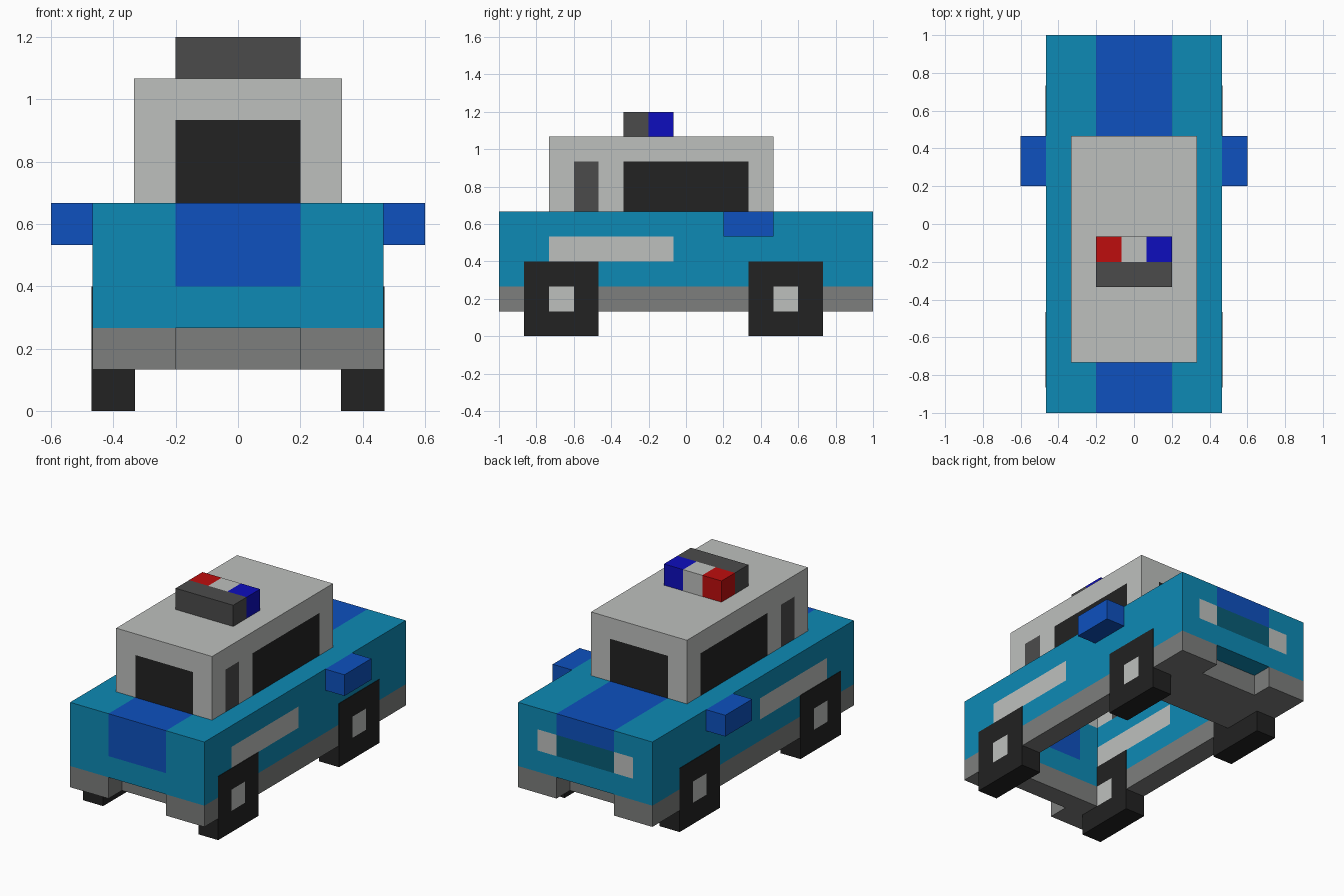
import bpy
import bmesh
from mathutils import Vector

if "Cube" in bpy.data.objects:
    bpy.data.objects.remove(bpy.data.objects["Cube"], do_unlink=True)

U = 1 / 15  # modelling unit: every size is a whole number of these


def linear(c):
    c /= 255
    return c / 12.92 if c <= 0.04045 else ((c + 0.055) / 1.055) ** 2.4


COLOURS = {
    "teal paint": (13, 138, 181),
    "dark teal grille": (8, 92, 118),
    "blue paint": (14, 81, 191),
    "light grey": (190, 192, 190),
    "mid grey": (125, 126, 125),
    "black": (34, 34, 34),
    "dark grey": (75, 75, 75),
    "red lamp": (190, 13, 13),
    "blue lamp": (13, 13, 190),
}
MATS = {}
for label, rgb in COLOURS.items():
    mat = bpy.data.materials.new(label)
    mat.use_nodes = True
    value = (*[linear(c) for c in rgb], 1)
    mat.diffuse_color = value
    bsdf = mat.node_tree.nodes["Principled BSDF"]
    bsdf.inputs["Base Color"].default_value = value
    bsdf.inputs["Roughness"].default_value = 0.8
    MATS[label] = mat


def block(name, xs, ys, zs, colour, filled=lambda x, y, z: True, open_bottom=False):
    """Skin the filled cells of a cut grid (in units); colour each face by its centre and normal."""
    rule = colour if callable(colour) else lambda c, n: colour
    cuts = (xs, ys, zs)
    bm = bmesh.new()
    used, verts = [], {}

    def is_solid(cell):
        if any(not 0 <= i < len(c) - 1 for i, c in zip(cell, cuts)):
            return False
        return filled(*[(c[i] + c[i + 1]) / 2 for i, c in zip(cell, cuts)])

    def vert(key):
        if key not in verts:
            verts[key] = bm.verts.new([c[i] * U for i, c in zip(key, cuts)])
        return verts[key]

    cells = [(i, j, k) for i in range(len(xs) - 1)
             for j in range(len(ys) - 1) for k in range(len(zs) - 1)]
    for cell in filter(is_solid, cells):
        for axis in range(3):
            for side in (0, 1):
                beyond = list(cell)
                beyond[axis] += 2 * side - 1
                if is_solid(beyond) or (open_bottom and axis == 2 and side == 0):
                    continue
                u, v = (axis + 1) % 3, (axis + 2) % 3
                corners = []
                for du, dv in ((0, 0), (1, 0), (1, 1), (0, 1)):
                    key = list(cell)
                    key[axis] += side
                    key[u] += du
                    key[v] += dv
                    corners.append(vert(tuple(key)))
                face = bm.faces.new(corners if side else corners[::-1])
                normal = Vector((0, 0, 0))
                normal[axis] = 2 * side - 1
                label = rule(face.calc_center_median() / U, normal)
                if label not in used:
                    used.append(label)
                face.material_index = used.index(label)
    mesh = bpy.data.meshes.new(name)
    bm.to_mesh(mesh)
    bm.free()
    for label in used:
        mesh.materials.append(MATS[label])
    obj = bpy.data.objects.new(name, mesh)
    bpy.context.collection.objects.link(obj)
    return obj


# Body: hollow under the cabin, with a notch in the middle of each bumper
def body_filled(x, y, z):
    cavity = abs(x) < 5 and -11 < y < 7
    notch = abs(x) < 3 and abs(y) > 13 and z < 4
    return not (cavity or notch)


def body_colour(c, n):
    middle = abs(c.x) < 2.9
    if c.z < 3.9:
        return "mid grey"
    if n.z > 0 and middle:
        return "blue paint"
    if n.x and 6 < c.z < 8 and -11 < c.y < -1:
        return "light grey"          # side stripe
    if n.y and c.y < 0 and middle and c.z > 6:
        return "blue paint"
    if n.y and c.y > 0:
        if middle and c.z > 8:
            return "blue paint"
        if 6 < c.z < 8 and abs(c.x) < 5:
            return "dark teal grille" if middle else "light grey"
    return "teal paint"


block("body", (-7, -5, -3, 3, 5, 7), (-15, -13, -11, -1, 7, 13, 15),
      (2, 4, 6, 8, 10), body_colour, body_filled)


# Cabin: open-bottomed shell with windows cut into its faces
def cabin_colour(c, n):
    if c.z < 14 and n.z == 0:
        if n.y and abs(c.x) < 3:
            return "black"
        if n.x and abs(c.y) < 5:
            return "black"
        if n.x and -9 < c.y < -7:
            return "dark grey"
    return "light grey"


block("cabin", (-5, -3, 3, 5), (-11, -9, -7, -5, 5, 7), (10, 14, 16),
      cabin_colour, open_bottom=True)


# Wheels with square hubs, and side mirrors
def wheel_colour(c, n):
    hub = n.x and 2 < c.z < 4 and min(abs(c.y + 10), abs(c.y - 8)) < 0.5
    return "light grey" if hub else "black"


for side, sign in (("left", 1), ("right", -1)):
    for end, y in (("front", -13), ("back", 5)):
        xs = sorted((sign * 4.96, sign * 7.04))
        block(f"{end}_{side}_wheel", xs, (y, y + 2, y + 4, y + 6),
              (0, 2, 4, 6), wheel_colour)
    block(f"{side}_mirror", sorted((sign * 7, sign * 9)), (3, 7), (8, 10), "blue paint")

# Roof light bar
block("light_bar_base", (-3, 3), (-5, -3), (16, 18), "dark grey")
for name, x, colour in (("right_lamp", -3, "red lamp"),
                        ("middle_lamp", -1, "light grey"),
                        ("left_lamp", 1, "blue lamp")):
    block(name, (x, x + 2), (-3, -1), (16, 18), colour)
